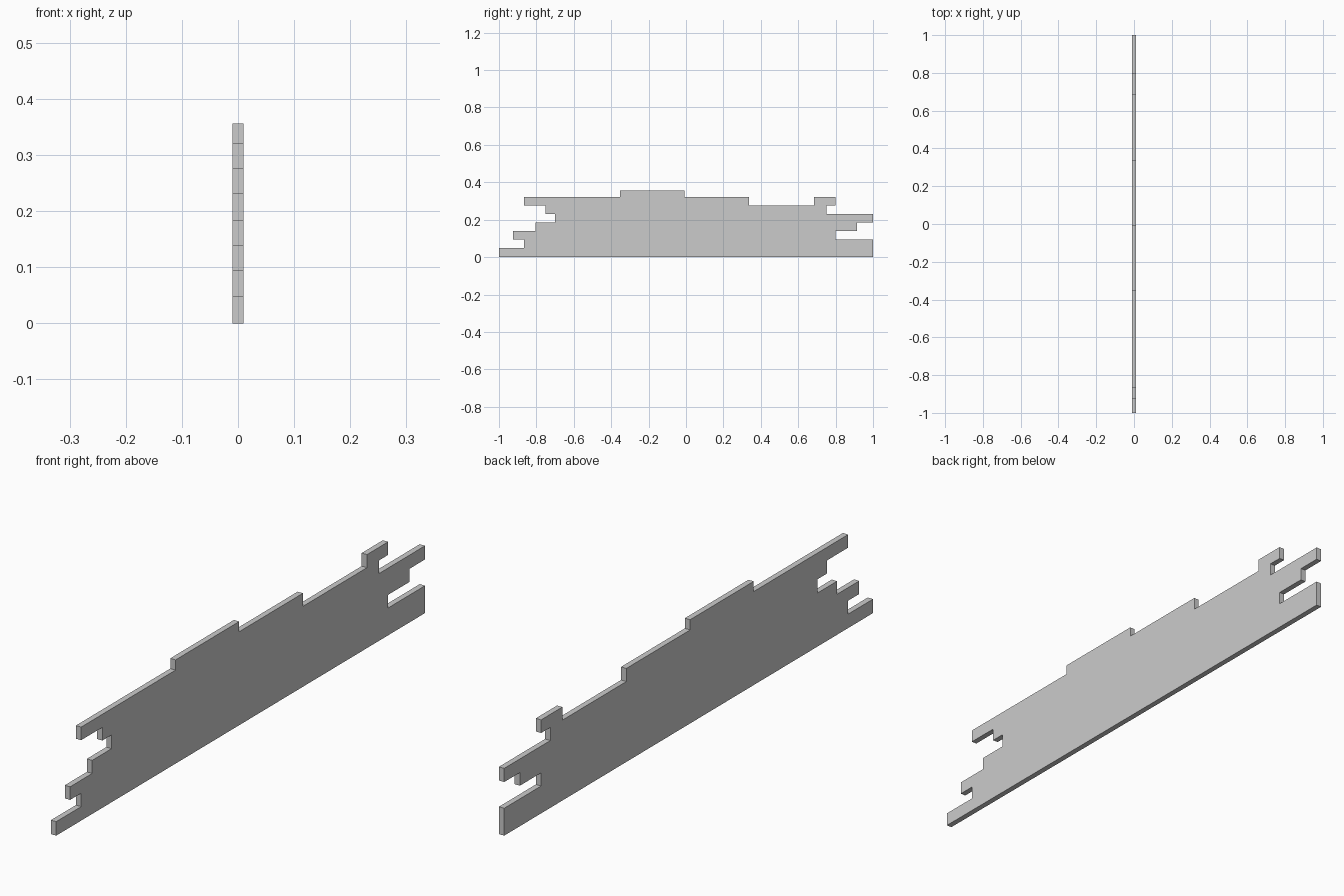
import bpy, bmesh

if "Cube" in bpy.data.objects:
    bpy.data.objects.remove(bpy.data.objects["Cube"])

HALF = 0.01  # half thickness in x

# Brick course heights and the stepped ends of each course
Z = [0, 0.048, 0.094, 0.139, 0.184, 0.231, 0.276, 0.321, 0.356]
left = [-1.0, -0.865, -0.925, -0.805, -0.70, -0.75, -0.865]
right = [1.0, 1.0, 0.80, 0.915, 1.0, 0.75]

# Broken right end, going up course by course
outline = []
for i, y in enumerate(right):
    outline += [(y, Z[i]), (y, Z[i + 1])]

# Ragged top: loose end brick, low stretch, raised centre brick
outline += [(0.80, Z[6]), (0.80, Z[7]), (0.685, Z[7]), (0.685, Z[6]),
            (0.338, Z[6]), (0.338, Z[7]), (-0.008, Z[7]), (-0.008, Z[8]),
            (-0.353, Z[8]), (-0.353, Z[7])]

# Broken left end, going down
for i in reversed(range(len(left))):
    outline += [(left[i], Z[i + 1]), (left[i], Z[i])]

# Drop the repeated point where two courses end flush
pts = [p for i, p in enumerate(outline)
       if not (p[0] == outline[i - 1][0] == outline[(i + 1) % len(outline)][0])]

# Extrude the wall profile through its thickness
bm = bmesh.new()
face = bm.faces.new([bm.verts.new((-HALF, y, z)) for y, z in pts])
ext = bmesh.ops.extrude_face_region(bm, geom=[face], use_keep_orig=True)
verts = [g for g in ext["geom"] if isinstance(g, bmesh.types.BMVert)]
bmesh.ops.translate(bm, verts=verts, vec=(2 * HALF, 0, 0))
bmesh.ops.recalc_face_normals(bm, faces=bm.faces[:])
bmesh.ops.triangulate(bm, faces=[f for f in bm.faces if len(f.verts) > 4])
mesh = bpy.data.meshes.new("broken_wall")
bm.to_mesh(mesh)
bm.free()
wall = bpy.data.objects.new("broken_wall", mesh)
bpy.context.collection.objects.link(wall)
